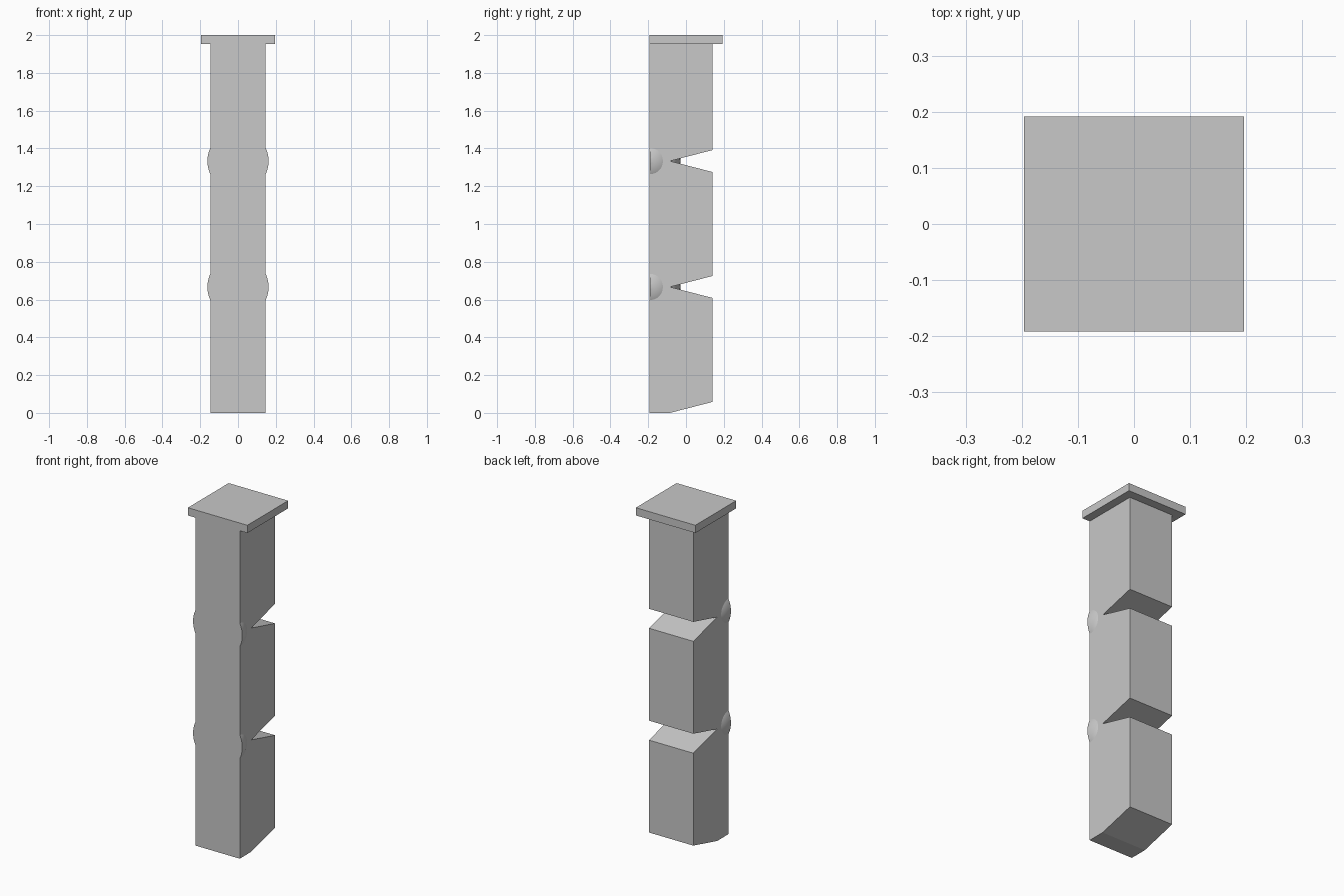
import bpy
import bmesh
from mathutils import Matrix, Vector

cube = bpy.data.objects.get("Cube")
if cube:
    bpy.data.objects.remove(cube, do_unlink=True)

# Single plain grey
grey = bpy.data.materials.new("plain grey")
grey.use_nodes = True
colour = (0.58, 0.58, 0.58, 1)
grey.diffuse_color = colour
grey.node_tree.nodes["Principled BSDF"].inputs["Base Color"].default_value = colour

HALF_WIDTH = 0.146
FRONT, BACK, HINGE = -0.192, 0.14, -0.085
PITCH, RISE, TOP = 2 / 3, 0.058, 2.0
CAP_THICKNESS = 0.046


def finish(bm, name):
    bmesh.ops.recalc_face_normals(bm, faces=bm.faces)
    mesh = bpy.data.meshes.new(name)
    bm.to_mesh(mesh)
    bm.free()
    mesh.materials.append(grey)
    obj = bpy.data.objects.new(name, mesh)
    bpy.context.collection.objects.link(obj)
    return obj


# Column: side profile with V notches in the back, extruded across the width
profile = [(FRONT, 0), (HINGE, 0), (BACK, RISE)]
for i in (1, 2):
    z = i * PITCH
    profile += [(BACK, z - RISE), (HINGE, z), (BACK, z + RISE)]
profile += [(BACK, TOP - CAP_THICKNESS), (FRONT, TOP - CAP_THICKNESS)]
bm = bmesh.new()
face = bm.faces.new([bm.verts.new((-HALF_WIDTH, y, z)) for y, z in profile])
ext = bmesh.ops.extrude_face_region(bm, geom=[face])
bmesh.ops.translate(bm, vec=(2 * HALF_WIDTH, 0, 0),
                    verts=[v for v in ext["geom"] if isinstance(v, bmesh.types.BMVert)])
finish(bm, "notched_column")

# Hinge knuckles: half spheres, flat side flush with the front
for i, name in ((1, "lower_knuckle"), (2, "upper_knuckle")):
    bm = bmesh.new()
    bmesh.ops.create_uvsphere(bm, u_segments=48, v_segments=32, radius=0.162)
    cut = bmesh.ops.bisect_plane(bm, geom=bm.verts[:] + bm.edges[:] + bm.faces[:],
                                 plane_co=(0, 0, 0), plane_no=(0, -1, 0),
                                 clear_outer=True)
    bmesh.ops.holes_fill(bm, edges=[e for e in bm.edges if e.is_boundary])
    bmesh.ops.translate(bm, verts=bm.verts, vec=(0, FRONT + 0.0005, i * PITCH))
    knuckle = finish(bm, name)
    bpy.ops.object.select_all(action="DESELECT")
    knuckle.select_set(True)
    bpy.context.view_layer.objects.active = knuckle
    bpy.ops.object.shade_smooth_by_angle()

# Square cap plate, overhanging the sides and back
bm = bmesh.new()
place = Matrix.Translation(Vector((0, 0, TOP - CAP_THICKNESS / 2)))
bmesh.ops.create_cube(bm, size=1,
                      matrix=place @ Matrix.Diagonal((0.392, 2 * -FRONT, CAP_THICKNESS, 1)))
finish(bm, "top_cap")
